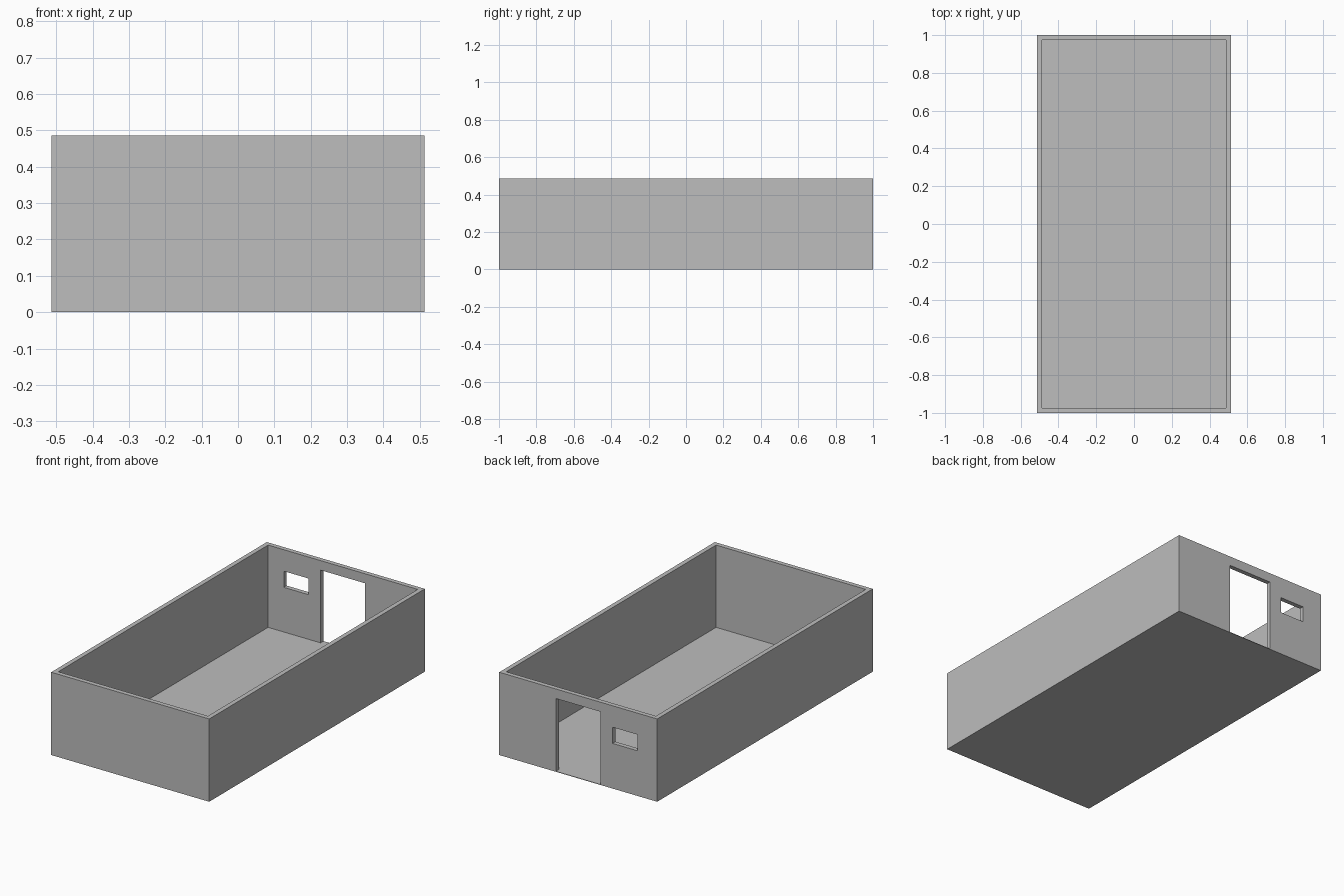
import bpy
from mathutils import Vector

default = bpy.data.objects.get("Cube")
if default:
    bpy.data.objects.remove(default, do_unlink=True)

# Overall sizes
HALF_X, HALF_Y, HEIGHT = 0.513, 1.0, 0.486
WALL = 0.027
FLOOR = 0.003

# Single plaster grey
grey = bpy.data.materials.new("plaster_grey")
grey.use_nodes = True
colour = (0.51, 0.51, 0.51, 1.0)
grey.diffuse_color = colour
shader = next(n for n in grey.node_tree.nodes if n.type == "BSDF_PRINCIPLED")
shader.inputs["Base Color"].default_value = colour


def box(name, low, high):
    """Axis-aligned box between two corners."""
    low, high = Vector(low), Vector(high)
    bpy.ops.mesh.primitive_cube_add(size=1)
    obj = bpy.context.object
    obj.name = obj.data.name = name
    for v in obj.data.vertices:
        v.co = (low + high) / 2 + v.co * (high - low)
    obj.data.materials.append(grey)
    return obj


def cut(target, name, low, high):
    """Subtract a box from the target and discard the cutter."""
    cutter = box(name, low, high)
    cutter.hide_render = True
    mod = target.modifiers.new(name, "BOOLEAN")
    mod.operation = "DIFFERENCE"
    mod.solver = "EXACT"
    mod.object = cutter
    bpy.context.view_layer.objects.active = target
    bpy.ops.object.modifier_apply(modifier=mod.name)
    bpy.data.objects.remove(cutter, do_unlink=True)


# Room shell: four walls and a thin floor, open at the top
room = box("room_shell", (-HALF_X, -HALF_Y, 0), (HALF_X, HALF_Y, HEIGHT))
inner_x, inner_y = HALF_X - WALL, HALF_Y - WALL
cut(room, "room_cavity", (-inner_x, -inner_y, FLOOR), (inner_x, inner_y, HEIGHT + 0.1))

# Doorway and small window through the back wall
back_in, back_out = inner_y - 0.05, HALF_Y + 0.05
cut(room, "doorway", (-0.145, back_in, FLOOR), (0.145, back_out, 0.43))
cut(room, "window_opening", (-0.384, back_in, 0.265), (-0.224, back_out, 0.36))
